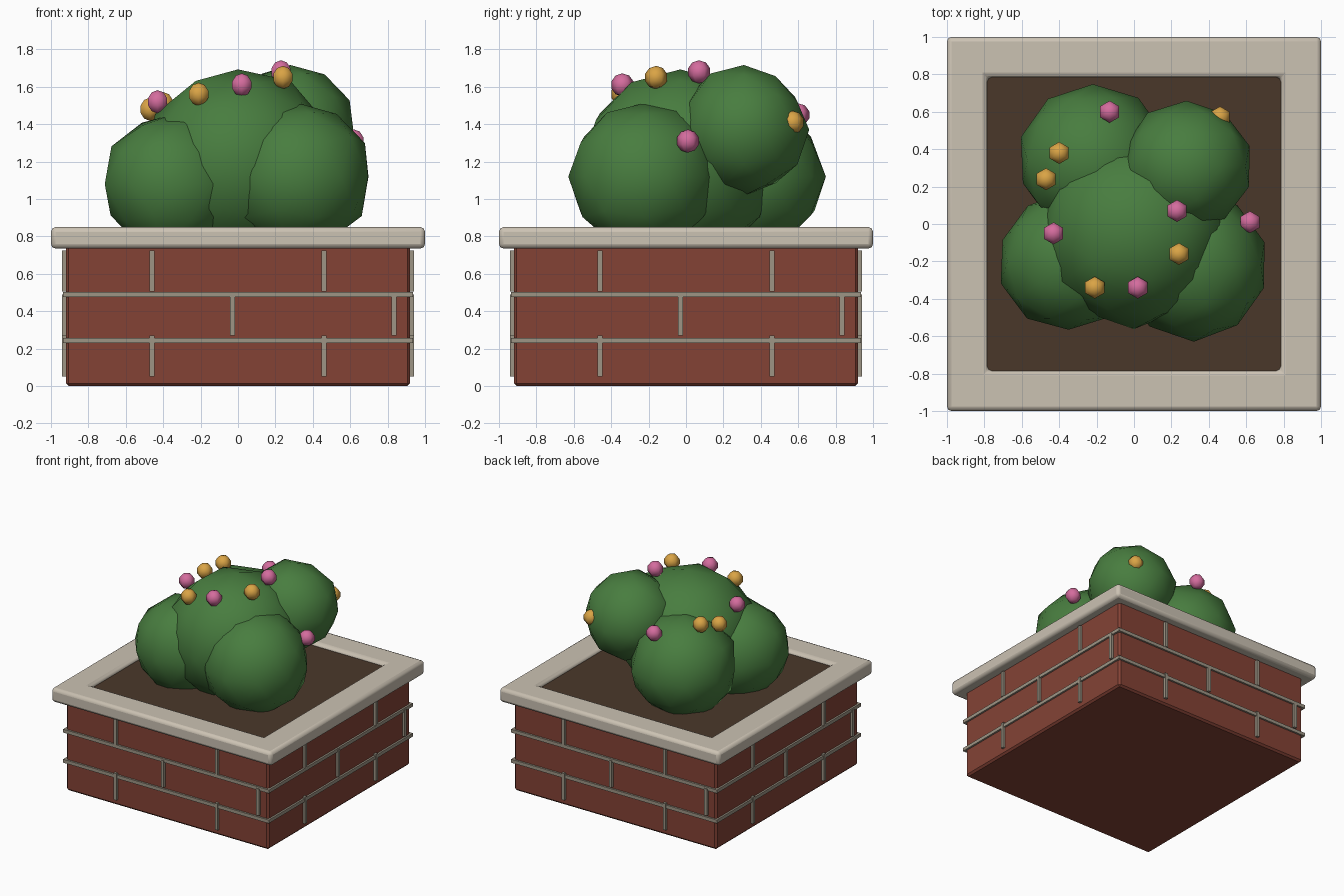
import bpy, bmesh, math, random
from mathutils import Matrix, Vector

random.seed(4)
if "Cube" in bpy.data.objects:
    bpy.data.objects.remove(bpy.data.objects["Cube"], do_unlink=True)


def material(name, r, g, b):
    m = bpy.data.materials.new(name)
    m.use_nodes = True
    m.diffuse_color = (r, g, b, 1)
    m.node_tree.nodes["Principled BSDF"].inputs["Base Color"].default_value = (r, g, b, 1)
    return m


BRICK = material("brick_red", 0.23, 0.055, 0.036)
MORTAR = material("mortar_grey", 0.34, 0.30, 0.235)
STONE = material("pale_stone", 0.60, 0.54, 0.45)
SOIL = material("soil_brown", 0.068, 0.039, 0.023)
LEAF = material("leaf_green", 0.065, 0.205, 0.05)
PINK = material("petal_pink", 0.66, 0.15, 0.34)
GOLD = material("petal_gold", 0.70, 0.37, 0.06)


def finish(name, bm, mat, smooth=None):
    bmesh.ops.recalc_face_normals(bm, faces=bm.faces)
    mesh = bpy.data.meshes.new(name)
    bm.to_mesh(mesh)
    bm.free()
    mesh.materials.append(mat)
    ob = bpy.data.objects.new(name, mesh)
    bpy.context.collection.objects.link(ob)
    if smooth:
        bpy.ops.object.select_all(action="DESELECT")
        ob.select_set(True)
        bpy.context.view_layer.objects.active = ob
        bpy.ops.object.shade_smooth_by_angle(angle=math.radians(smooth))
    return ob


def add_box(bm, center, size):
    bmesh.ops.create_cube(bm, size=1, matrix=Matrix.Translation(center) @ Matrix.Diagonal((*size, 1)))


def bevel(ob, width, segments):
    mod = ob.modifiers.new("soft_edges", "BEVEL")
    mod.width, mod.segments, mod.limit_method = width, segments, "ANGLE"


# Brick body
bm = bmesh.new()
add_box(bm, (0, 0, 0.375), (1.84, 1.84, 0.75))
bevel(finish("brick_body", bm, BRICK), 0.015, 1)

# Horizontal mortar courses
bm = bmesh.new()
for z in (0.243, 0.49):
    add_box(bm, (0, 0, z), (1.87, 1.87, 0.028))
finish("mortar_courses", bm, MORTAR)

# Upright mortar joints, staggered by row and repeated on each side
bm = bmesh.new()
rows = ((0.16, (-0.46, 0.46)), (0.38, (-0.03, 0.835)), (0.615, (-0.46, 0.46)))
for z, spots in rows:
    for x in spots:
        add_box(bm, (x, -0.92, z), (0.026, 0.04, 0.22))
side = bm.verts[:] + bm.edges[:] + bm.faces[:]
for turn in range(1, 4):
    copy = bmesh.ops.duplicate(bm, geom=side)["geom"]
    bmesh.ops.rotate(bm, verts=[v for v in copy if isinstance(v, bmesh.types.BMVert)],
                     cent=(0, 0, 0), matrix=Matrix.Rotation(turn * math.pi / 2, 3, "Z"))
finish("mortar_joints", bm, MORTAR)

# Stone cap: a square frame
bm = bmesh.new()
corners = ((-1, -1), (1, -1), (1, 1), (-1, 1))
loops = [[bm.verts.new((r * x, r * y, z)) for x, y in corners]
         for r, z in ((1, 0.735), (1, 0.85), (0.785, 0.85), (0.785, 0.735))]
for a, b in zip(loops, loops[1:] + loops[:1]):
    for i in range(4):
        j = (i + 1) % 4
        bm.faces.new((a[i], a[j], b[j], b[i]))
cap = finish("stone_cap", bm, STONE, smooth=35)
bevel(cap, 0.025, 2)

# Soil
bm = bmesh.new()
add_box(bm, (0, 0, 0.77), (1.58, 1.58, 0.1))
finish("soil", bm, SOIL)

# Leafy lobes
lobes = {
    "bush_center": ((0, -0.03, 1.18), 0.52),
    "bush_front_right": ((-0.35, -0.2, 1.08), 0.375),
    "bush_front_left": ((0.32, -0.22, 1.12), 0.405),
    "bush_back_left": ((0.28, 0.31, 1.37), 0.345),
    "bush_back_right": ((-0.22, 0.34, 1.12), 0.405),
}
for name, (center, radius) in lobes.items():
    bm = bmesh.new()
    bmesh.ops.create_icosphere(bm, subdivisions=2, radius=radius)
    for v in bm.verts:
        v.co = v.co * random.uniform(0.97, 1.03) + Vector(center)
    finish(name, bm, LEAF, smooth=60)

# Blossoms
blossoms = {
    "pink_blossom": (PINK, ((0.02, -0.34, 1.61), (0.23, 0.07, 1.68), (-0.43, -0.05, 1.52),
                            (-0.13, 0.6, 1.45), (0.62, 0.01, 1.31))),
    "gold_blossom": (GOLD, ((-0.21, -0.34, 1.56), (0.24, -0.16, 1.65), (-0.4, 0.38, 1.51),
                            (-0.47, 0.24, 1.48), (0.46, 0.57, 1.41))),
}
for name, (mat, spots) in blossoms.items():
    for i, spot in enumerate(spots):
        bm = bmesh.new()
        bmesh.ops.create_uvsphere(bm, u_segments=6, v_segments=5, radius=0.062,
                                  matrix=Matrix.Translation(spot))
        finish(f"{name}_{i + 1}", bm, mat, smooth=70)
